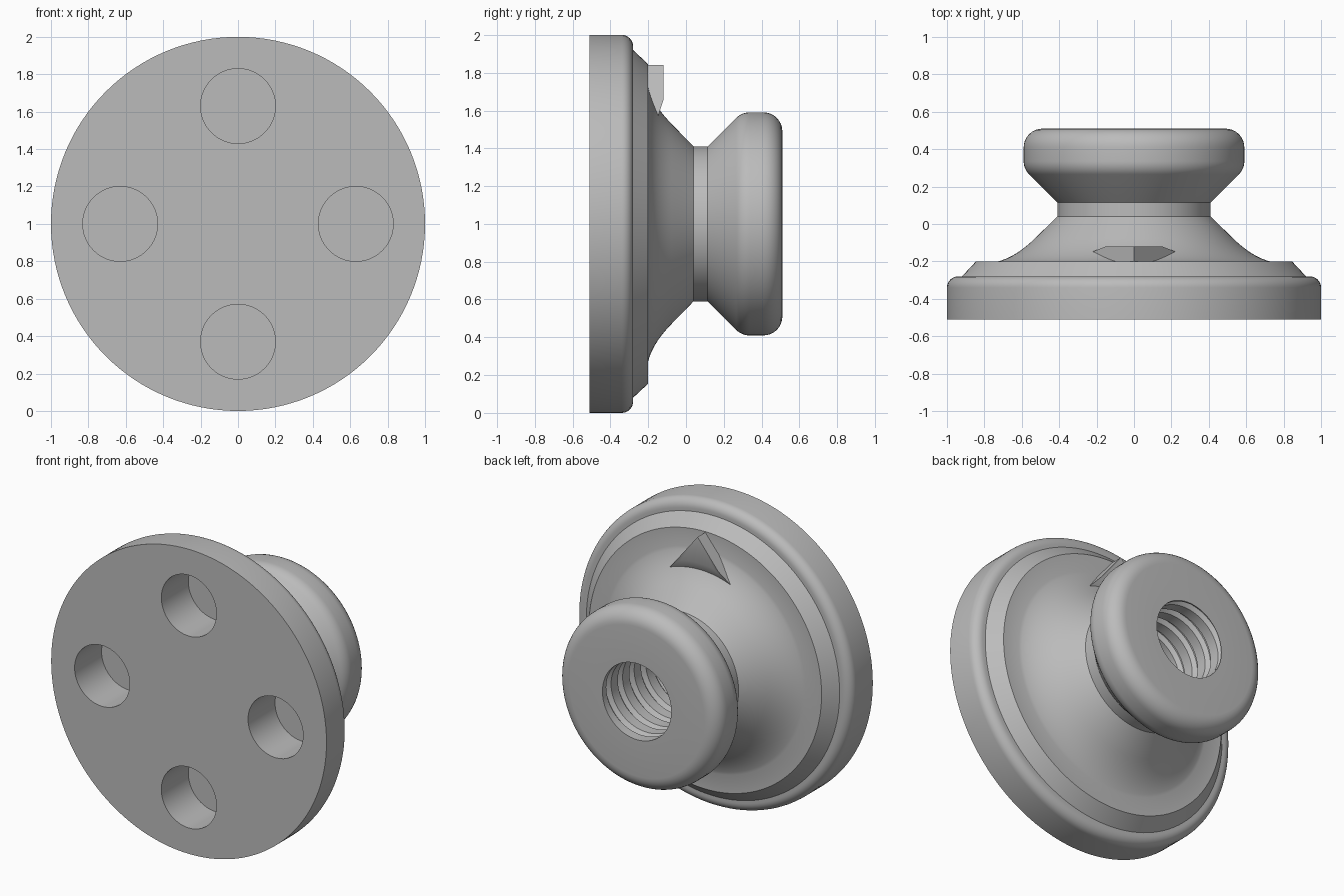
import bpy, bmesh
from math import sin, cos, pi, tau, radians, sqrt

if "Cube" in bpy.data.objects:
    bpy.data.objects.remove(bpy.data.objects["Cube"])

SEG = 128
BACK, FRONT = 0.51, -0.51

grey = bpy.data.materials.new("plain_grey")
grey.use_nodes = True
colour = (0.5, 0.5, 0.5, 1)
grey.diffuse_color = colour
grey.node_tree.nodes["Principled BSDF"].inputs["Base Color"].default_value = colour


def make_object(name, bm):
    bmesh.ops.remove_doubles(bm, verts=bm.verts, dist=1e-5)
    bmesh.ops.recalc_face_normals(bm, faces=bm.faces)
    mesh = bpy.data.meshes.new(name)
    bm.to_mesh(mesh)
    bm.free()
    mesh.materials.append(grey)
    obj = bpy.data.objects.new(name, mesh)
    bpy.context.collection.objects.link(obj)
    return obj


def smooth(obj):
    bpy.ops.object.select_all(action='DESELECT')
    obj.select_set(True)
    bpy.context.view_layer.objects.active = obj
    bpy.ops.object.shade_smooth_by_angle(angle=radians(30))


def arc(r, y, radius, start, end, steps=8):
    angles = [radians(start + (end - start) * i / steps) for i in range(steps + 1)]
    return [(r + radius * cos(a), y + radius * sin(a)) for a in angles]


def curve(a, b, c, steps=10):
    ts = [i / steps for i in range(steps + 1)]
    return [tuple((1 - t) ** 2 * p + 2 * t * (1 - t) * q + t * t * s
                  for p, q, s in zip(a, b, c)) for t in ts]


def polar(r, y, i):
    a = tau * (i % SEG) / SEG
    return (r * cos(a), y, 1 + r * sin(a))


def skin(bm, rows):
    for low, high in zip(rows, rows[1:]):
        for i in range(SEG):
            bm.faces.new((low[i], low[i + 1], high[i + 1], high[i]))


# Turned body: flange, flared foot, neck and rounded knob
bore_r, bore_floor = 0.25, -0.25
profile = [(1, FRONT)]
profile += arc(0.94, -0.34, 0.06, 0, 90)
profile += [(0.92, -0.28), (0.845, -0.2)]
profile += curve((0.727, -0.2), (0.63, -0.175), (0.53, -0.077))
profile += [(0.41, 0.04), (0.41, 0.115)]
profile += arc(0.49, 0.336, 0.1, -45, 0)
profile += arc(0.49, 0.41, 0.1, 0, 90)
profile += [(bore_r, BACK)]

bm = bmesh.new()
rows = [[bm.verts.new(polar(r, y, i)) for i in range(SEG + 1)] for r, y in profile]
skin(bm, rows)
bm.faces.new(rows[0][:SEG])

# Threaded bore: wide lands with a narrow helical groove
pitch = 0.12
section = [(0, bore_r), (0.07, bore_r), (0.09, bore_r + 0.025), (0.1, bore_r + 0.025)]
turns = [(bore_floor + pitch * (n - 1) + dy, r) for n in range(9) for dy, r in section]
rows = []
for y, r in turns:
    row = []
    for i in range(SEG + 1):
        h = y + pitch * i / SEG
        inside = bore_floor < h < BACK
        h = min(max(h, bore_floor), BACK)
        row.append(bm.verts.new(polar(r if inside else bore_r, h, i)))
    rows.append(row)
skin(bm, rows)
bm.faces.new(rows[0][:SEG])
bmesh.ops.remove_doubles(bm, verts=bm.verts, dist=1e-5)
bmesh.ops.dissolve_degenerate(bm, edges=bm.edges, dist=1e-6)
body = make_object("knob_body", bm)

# Four blind round pockets in the front face
bm = bmesh.new()
pocket_r, pocket_floor = 0.2, -0.23
for k in range(4):
    cx, cz = 0.63 * cos(k * pi / 2), 1 + 0.63 * sin(k * pi / 2)
    rings = [[bm.verts.new((cx + pocket_r * cos(tau * i / 64), y,
                            cz + pocket_r * sin(tau * i / 64))) for i in range(64)]
             for y in (FRONT - 0.1, pocket_floor)]
    for i in range(64):
        j = (i + 1) % 64
        bm.faces.new((rings[0][i], rings[0][j], rings[1][j], rings[1][i]))
    for ring in rings:
        bm.faces.new(ring)
cutter = make_object("pocket_cutter", bm)
cutter.hide_render = True

cut = body.modifiers.new("pockets", 'BOOLEAN')
cut.operation = 'DIFFERENCE'
cut.solver = 'EXACT'
cut.object = cutter
bpy.context.view_layer.objects.active = body
bpy.ops.object.modifier_apply(modifier=cut.name)
bpy.data.objects.remove(cutter)
smooth(body)

# Pointer on top of the flange, with a curved base that fades into the foot
bm = bmesh.new()
apex = 1.84


def base_arc(r, half_width, y, steps=10):
    xs = [half_width * (2 * i / steps - 1) for i in range(steps + 1)]
    return [bm.verts.new((x, y, 1 + sqrt(r * r - x * x))) for x in xs]


tip = bm.verts.new((0, -0.12, apex))
root = bm.verts.new((0, -0.22, apex))
upper = base_arc(0.67, 0.15, -0.12)
middle = base_arc(0.615, 0.22, -0.147)
lower = base_arc(0.615, 0.22, -0.22)
bm.faces.new([tip] + upper)
bm.faces.new([root] + lower)
for a, b in ((upper, middle), (middle, lower)):
    for i in range(len(a) - 1):
        bm.faces.new((a[i], a[i + 1], b[i + 1], b[i]))
for end in (0, -1):
    bm.faces.new((tip, upper[end], middle[end], lower[end], root))
smooth(make_object("pointer", bm))
